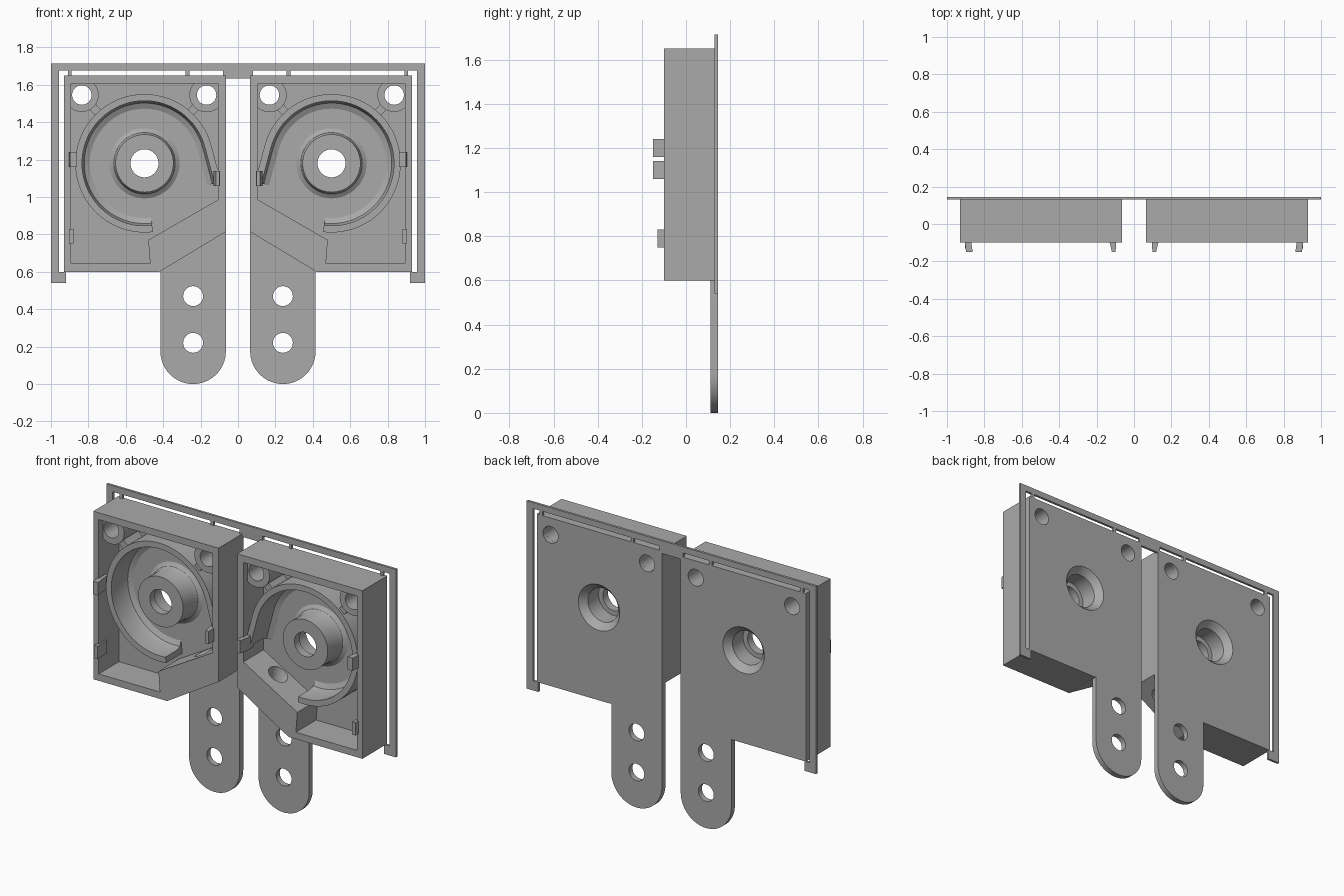
import bpy, bmesh, math
from mathutils import Vector

if "Cube" in bpy.data.objects:
    bpy.data.objects.remove(bpy.data.objects["Cube"], do_unlink=True)

grey = bpy.data.materials.new("plain grey")
grey.use_nodes = True
colour = (0.4, 0.4, 0.4, 1)
grey.diffuse_color = colour
grey.node_tree.nodes["Principled BSDF"].inputs["Base Color"].default_value = colour

BACK, FRONT, FLOOR = 0.145, -0.10, 0.10
HUB = (0.5, 1.18)
POSTS = [(0.835, 1.545), (0.168, 1.545)]


def finish(name, bm):
    bmesh.ops.recalc_face_normals(bm, faces=bm.faces)
    mesh = bpy.data.meshes.new(name)
    bm.to_mesh(mesh)
    bm.free()
    mesh.materials.append(grey)
    ob = bpy.data.objects.new(name, mesh)
    bpy.context.collection.objects.link(ob)
    return ob


def skin(bm, sections, closed):
    """Join successive closed cross-sections with quads."""
    rings = [[bm.verts.new(p) for p in s] for s in sections]
    n = len(rings[0])
    for i in range(len(rings) if closed else len(rings) - 1):
        a, b = rings[i], rings[(i + 1) % len(rings)]
        for j in range(n):
            k = (j + 1) % n
            bm.faces.new((a[j], a[k], b[k], b[j]))
    if not closed:
        bm.faces.new(rings[0])
        bm.faces.new(rings[-1])


def prism(name, outline, y0, y1):
    bm = bmesh.new()
    skin(bm, [[(x, y, z) for x, z in outline] for y in (y0, y1)], False)
    return finish(name, bm)


def block(name, x0, x1, z0, z1, y0, y1):
    return prism(name, [(x0, z0), (x1, z0), (x1, z1), (x0, z1)], y0, y1)


def circle(c, r, start=0, end=360, n=48):
    angles = [math.radians(start + (end - start) * i / n) for i in range(n)]
    return [(c[0] + r * math.cos(a), c[1] + r * math.sin(a)) for a in angles]


def lathe(name, c, profile, n=48):
    """Revolve a closed (radius, y) profile about a front-to-back axis."""
    bm = bmesh.new()
    skin(bm, [[(c[0] + r * math.cos(2 * math.pi * i / n), y,
                c[1] + r * math.sin(2 * math.pi * i / n)) for r, y in profile]
              for i in range(n)], True)
    return finish(name, bm)


def cut(ob, cutter):
    mod = ob.modifiers.new("cut", "BOOLEAN")
    mod.operation, mod.solver, mod.object = "DIFFERENCE", "EXACT", cutter
    bpy.context.view_layer.objects.active = ob
    bpy.ops.object.modifier_apply(modifier=mod.name)
    bpy.data.objects.remove(cutter, do_unlink=True)


parts = []

# Open-fronted housing with one corner sliced off
housing = prism("housing", [(0.065, 1.65), (0.93, 1.65), (0.93, 0.60),
                            (0.42, 0.60), (0.065, 0.814)], FRONT, BACK)
cut(housing, prism("cavity", [(0.107, 1.607), (0.893, 1.607), (0.893, 0.643),
                              (0.47, 0.643), (0.48, 0.77), (0.107, 0.985)], -0.3, FLOOR))
for c in POSTS:
    cut(housing, prism("drill", circle(c, 0.052), -0.3, 0.3))
cut(housing, prism("drill", circle(HUB, 0.15), -0.3, 0.3))

# Flared cord tunnel through the sloping wall
bm = bmesh.new()
axis = Vector((0.45, 0, 0.89)).normalized()
side = Vector((axis.z, 0, -axis.x))
centre = Vector((0.215, 0.03, 0.815))
skin(bm, [[centre + axis * d + side * (r * math.cos(t * math.pi / 12))
           + Vector((0, r * math.sin(t * math.pi / 12), 0)) for t in range(24)]
          for d, r in ((-0.14, 0.07), (-0.07, 0.055), (-0.03, 0.04),
                       (0.03, 0.04), (0.07, 0.055), (0.14, 0.07))], False)
cut(housing, finish("tunnel", bm))
parts.append(housing)

# Hub boss, counterbored from the back
parts.append(lathe("hub_boss", HUB, [
    (0.075, -0.05), (0.155, -0.05), (0.155, 0.06), (0.165, 0.085), (0.195, 0.105),
    (0.155, 0.12), (0.151, BACK), (0.143, BACK), (0.125, 0.125), (0.105, 0.105),
    (0.105, 0.0), (0.075, 0.0)]))

# Corner screw posts and the ribs tying them to the rim
for i, c in enumerate(POSTS):
    label = ("outer", "inner")[i]
    r_out = 0.09 if i == 0 else 0.092
    parts.append(lathe(label + "_screw_post", c, [
        (0.052, -0.06), (r_out, -0.06), (r_out, 0.12), (0.052, 0.12)], 32))
    p, h = Vector(c), Vector(HUB)
    d = (h - p).normalized()
    w = Vector((-d.y, d.x)) * 0.022
    a, b = p + d * 0.08, h - d * 0.36
    parts.append(prism(label + "_rib", [a + w, b + w, b - w, a - w], -0.045, 0.12))

# Circular rim with a filleted foot, running off tangentially at the inner side
section = [(-0.018, -0.06), (0.018, -0.06), (0.018, 0.12), (-0.06, 0.12),
           (-0.06, 0.1), (-0.03, 0.085), (-0.018, 0.05)]
bm = bmesh.new()
sweep = []
for i in range(57):
    a = math.radians(-97 + 262 * i / 56)
    n = Vector((math.cos(a), 0, math.sin(a)))
    p = Vector((HUB[0], 0, HUB[1])) + n * 0.352
    sweep.append([p + n * o + Vector((0, y, 0)) for o, y in section])
run = Vector((-n.z, 0, n.x)) * 0.2
sweep.append([p + run for p in sweep[-1]])
skin(bm, sweep, False)
parts.append(finish("spool_rim", bm))

# Snap clips on the front edge
clips = [("outer_clip", [(0.862, -0.15), (0.898, -0.15), (0.905, -0.09),
                         (0.905, -0.03), (0.875, -0.03), (0.87, -0.1)], 1.16, 1.24),
         ("inner_clip", [(0.098, -0.15), (0.118, -0.15), (0.13, -0.10),
                         (0.13, -0.03), (0.095, -0.03)], 1.06, 1.14),
         ("lower_clip", [(0.88, -0.13), (0.903, -0.13), (0.905, -0.03),
                         (0.885, -0.03)], 0.75, 0.83)]
for name, plan, z0, z1 in clips:
    bm = bmesh.new()
    skin(bm, [[(x, y, z) for x, y in plan] for z in (z0, z1)], False)
    parts.append(finish(name, bm))

# Rounded hanging tab with two holes
tab = prism("hanging_tab", circle((0.24, 0.175), 0.175, 180, 360, 32)
            + [(0.415, 0.175), (0.415, 0.62), (0.065, 0.83)], 0.11, BACK)
for z in (0.22, 0.47):
    cut(tab, prism("drill", circle((0.24, z), 0.053), -0.3, 0.3))
parts.append(tab)

# Small bridges holding the housing to the frame
for i, x in enumerate((0.27, 0.9)):
    parts.append(block("frame_bridge_%d" % (i + 1), x - 0.01, x + 0.01,
                       1.64, 1.69, 0.13, BACK))

for ob in parts:
    mod = ob.modifiers.new("mirror", "MIRROR")
    mod.use_mirror_merge = False

# Thin surrounding frame with hooked feet
half = [(0.08, 1.634), (0.08, 1.676), (0.957, 1.676), (0.957, 0.60),
        (0.92, 0.60), (0.92, 0.54), (1.0, 0.54), (1.0, 1.714)]
parts.append(prism("back_frame", half + [(-x, z) for x, z in reversed(half)], 0.13, BACK))

bpy.ops.object.select_all(action="DESELECT")
for ob in parts:
    ob.select_set(True)
bpy.context.view_layer.objects.active = parts[0]
bpy.ops.object.shade_smooth_by_angle(angle=math.radians(30))
